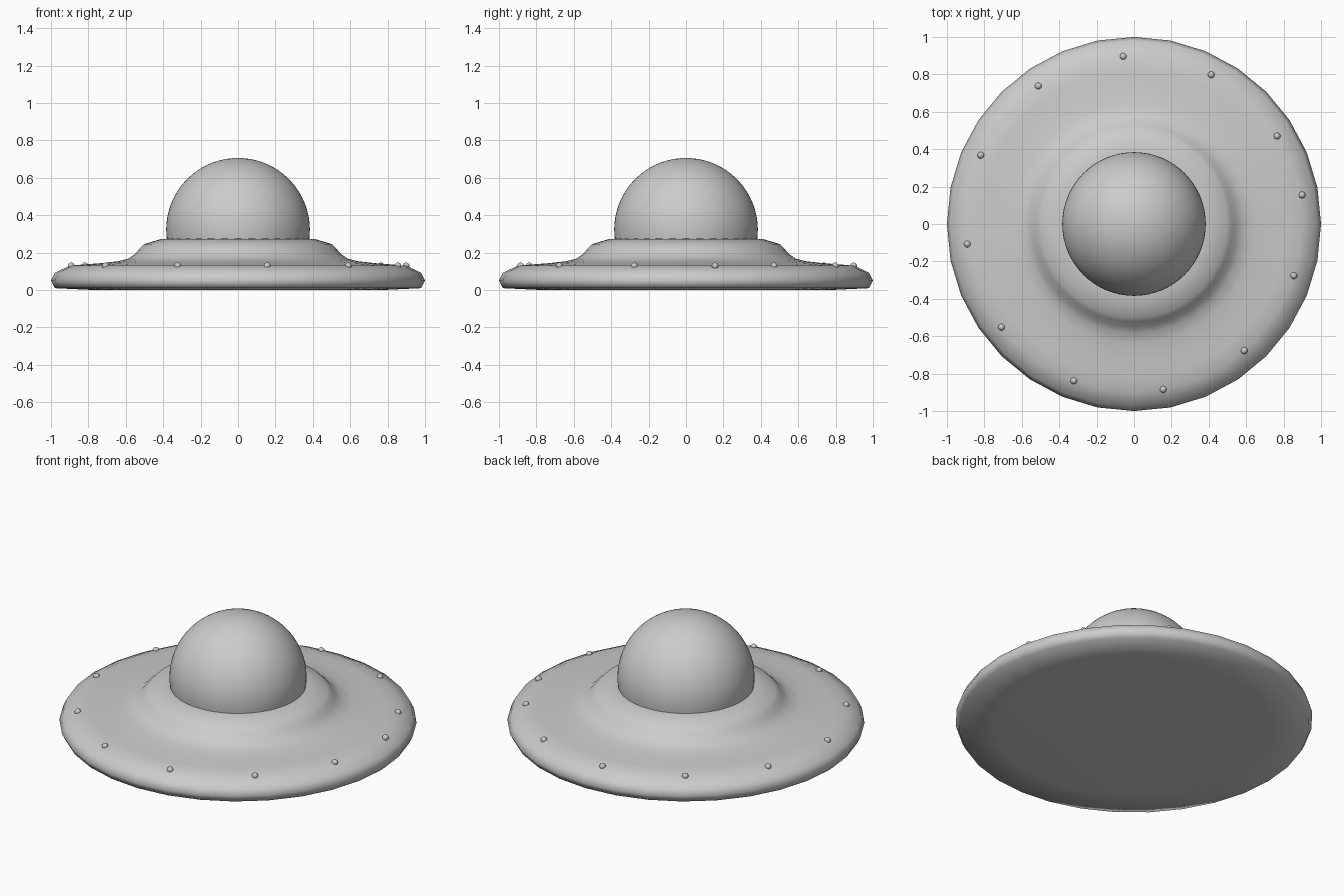
import bpy, bmesh
from math import sin, cos, pi, radians

if "Cube" in bpy.data.objects:
    bpy.data.objects.remove(bpy.data.objects["Cube"])


def lathe(name, profile, sides, angle=60):
    """Revolve an (r, z) profile around the z axis; r = 0 makes a pole."""
    bm = bmesh.new()
    rings = []
    for r, z in profile:
        if r == 0:
            rings.append([bm.verts.new((0, 0, z))] * sides)
        else:
            rings.append([bm.verts.new((r * cos(2 * pi * i / sides),
                                        r * sin(2 * pi * i / sides), z))
                          for i in range(sides)])
    for a, b in zip(rings, rings[1:]):
        for i in range(sides):
            j = (i + 1) % sides
            bm.faces.new(list(dict.fromkeys((a[i], a[j], b[j], b[i]))))
    bmesh.ops.recalc_face_normals(bm, faces=bm.faces)
    mesh = bpy.data.meshes.new(name)
    bm.to_mesh(mesh)
    bm.free()
    obj = bpy.data.objects.new(name, mesh)
    bpy.context.collection.objects.link(obj)
    bpy.ops.object.select_all(action='DESELECT')
    obj.select_set(True)
    bpy.context.view_layer.objects.active = obj
    bpy.ops.object.shade_smooth_by_angle(angle=radians(angle))
    return obj


# Saucer body: flat underside, rounded rim, raised collar
lathe("saucer_body", [
    (0, 0), (0.77, 0), (0.98, 0.01), (1.0, 0.05), (0.98, 0.092),
    (0.90, 0.13), (0.82, 0.137), (0.73, 0.144), (0.64, 0.154),
    (0.585, 0.168), (0.55, 0.194), (0.525, 0.223), (0.50, 0.246),
    (0.41, 0.273), (0.36, 0.275), (0, 0.275)], 32, 85)

# Dome: sphere with its lower part cut off inside the collar
R, CZ = 0.384, 0.322
low, steps = -0.16, 20
dome = [(R * cos(t), CZ + R * sin(t))
        for t in (low + (pi / 2 - low) * k / steps for k in range(steps))]
lathe("dome", dome + [(0, CZ + R)], 64)

# Rim lights: eleven even steps plus one slightly out of step
angles = [31.6 + 31.05 * k for k in range(11)] + [9.8]
for n, a in enumerate(angles):
    r = 0.912 if a == 9.8 else 0.898
    bpy.ops.mesh.primitive_uv_sphere_add(
        segments=16, ring_count=8, radius=0.018,
        location=(r * cos(radians(a)), r * sin(radians(a)), 0.129))
    light = bpy.context.object
    light.name = f"rim_light_{n + 1}"
    bpy.ops.object.shade_smooth()
